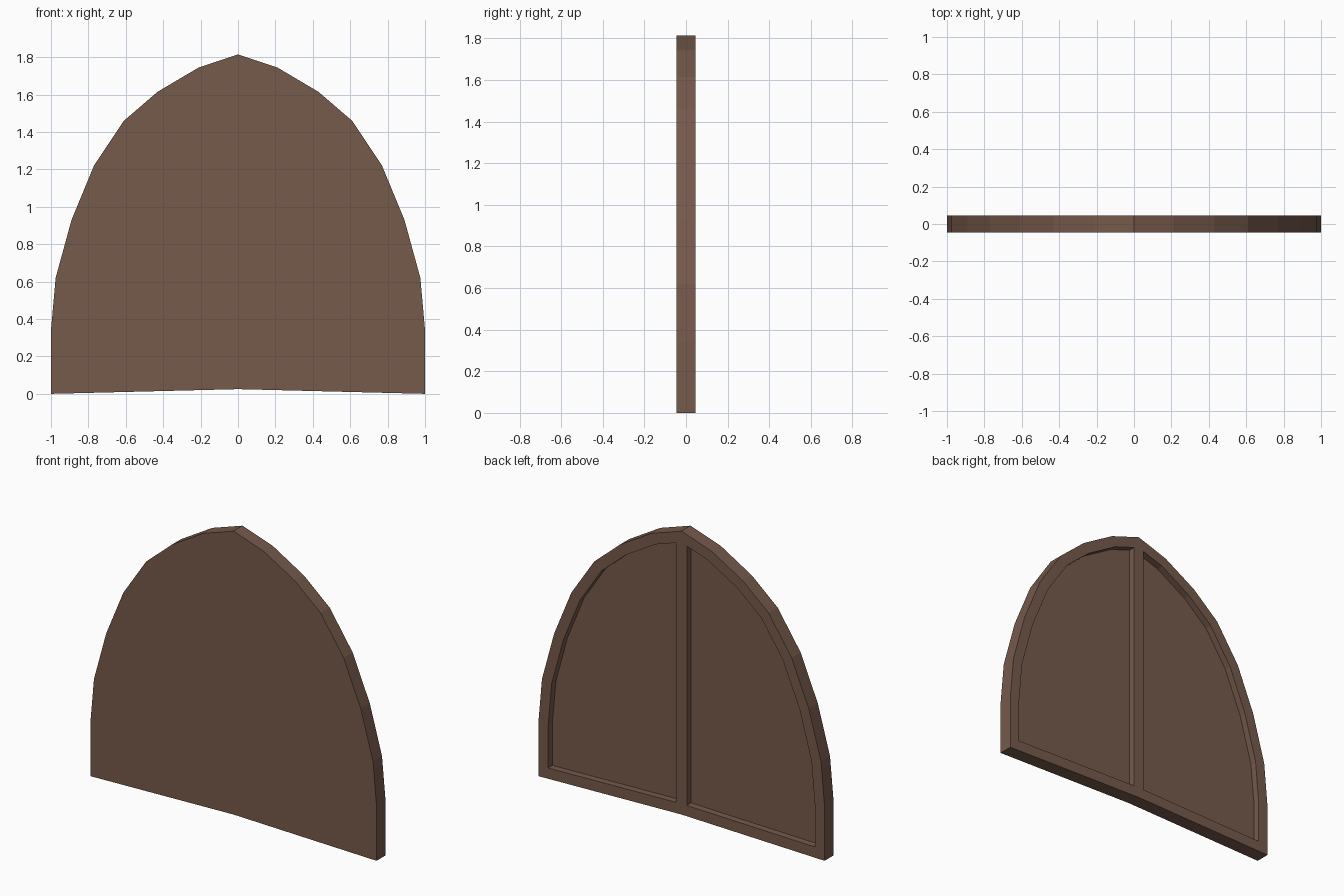
import bpy, bmesh
from mathutils import Vector
from mathutils.geometry import intersect_line_line_2d  # noqa: F401 (2D helper family)

if "Cube" in bpy.data.objects:
    bpy.data.objects.remove(bpy.data.objects["Cube"])

T = 0.045        # half thickness
RECESS = 0.043   # panel depth
RIM, BAR = 0.068, 0.037  # rim width, half width of centre bar

# Right half of the arch outline (x, z), counter-clockwise from bottom centre
outline = [Vector(p) for p in (
    (0, 0.025), (1, 0), (1, 0.34), (0.975, 0.62), (0.89, 0.93), (0.77, 1.22),
    (0.61, 1.46), (0.43, 1.615), (0.21, 1.745), (0, 1.815))]
n = len(outline)


def inset(points, widths):
    """Offset each edge inward by its own width and intersect neighbours."""
    lines = []
    for i in range(n):
        a, b = points[i], points[(i + 1) % n]
        d = (b - a).normalized()
        lines.append((a + Vector((-d.y, d.x)) * widths[i], d))
    result = []
    for i in range(n):
        (p, d), (q, e) = lines[i - 1], lines[i]
        t = (q - p).cross(e) / d.cross(e)
        result.append(p + d * t)
    return result


inner = inset(outline, [RIM] * (n - 1) + [BAR])

# Half of the shutter: front face, edge, back rim and recessed panel
bm = bmesh.new()


def ring(points, y):
    return [bm.verts.new((p.x, y, p.y)) for p in points]


loops = [ring(outline, -T), ring(outline, T), ring(inner, T), ring(inner, T - RECESS)]
for k in range(3):
    for i in range(n):
        if k == 0 and i == n - 1:
            continue  # leave the centre plane open for mirroring
        j = (i + 1) % n
        bm.faces.new((loops[k][i], loops[k][j], loops[k + 1][j], loops[k + 1][i]))
bm.faces.new(loops[0])
bm.faces.new(loops[3])
bmesh.ops.recalc_face_normals(bm, faces=bm.faces)
front = min(bm.faces, key=lambda f: f.calc_center_median().y)
if front.normal.y > 0:
    bmesh.ops.reverse_faces(bm, faces=bm.faces)

mesh = bpy.data.meshes.new("arched_panel")
bm.to_mesh(mesh)
bm.free()
panel = bpy.data.objects.new("arched_panel", mesh)
bpy.context.collection.objects.link(panel)

# Mirror to the left half
mirror = panel.modifiers.new("mirror", 'MIRROR')
mirror.use_clip = True

# Brown wood
wood = bpy.data.materials.new("brown_wood")
wood.diffuse_color = (0.18, 0.10, 0.07, 1)
wood.use_nodes = True
wood.node_tree.nodes["Principled BSDF"].inputs["Base Color"].default_value = wood.diffuse_color
mesh.materials.append(wood)
